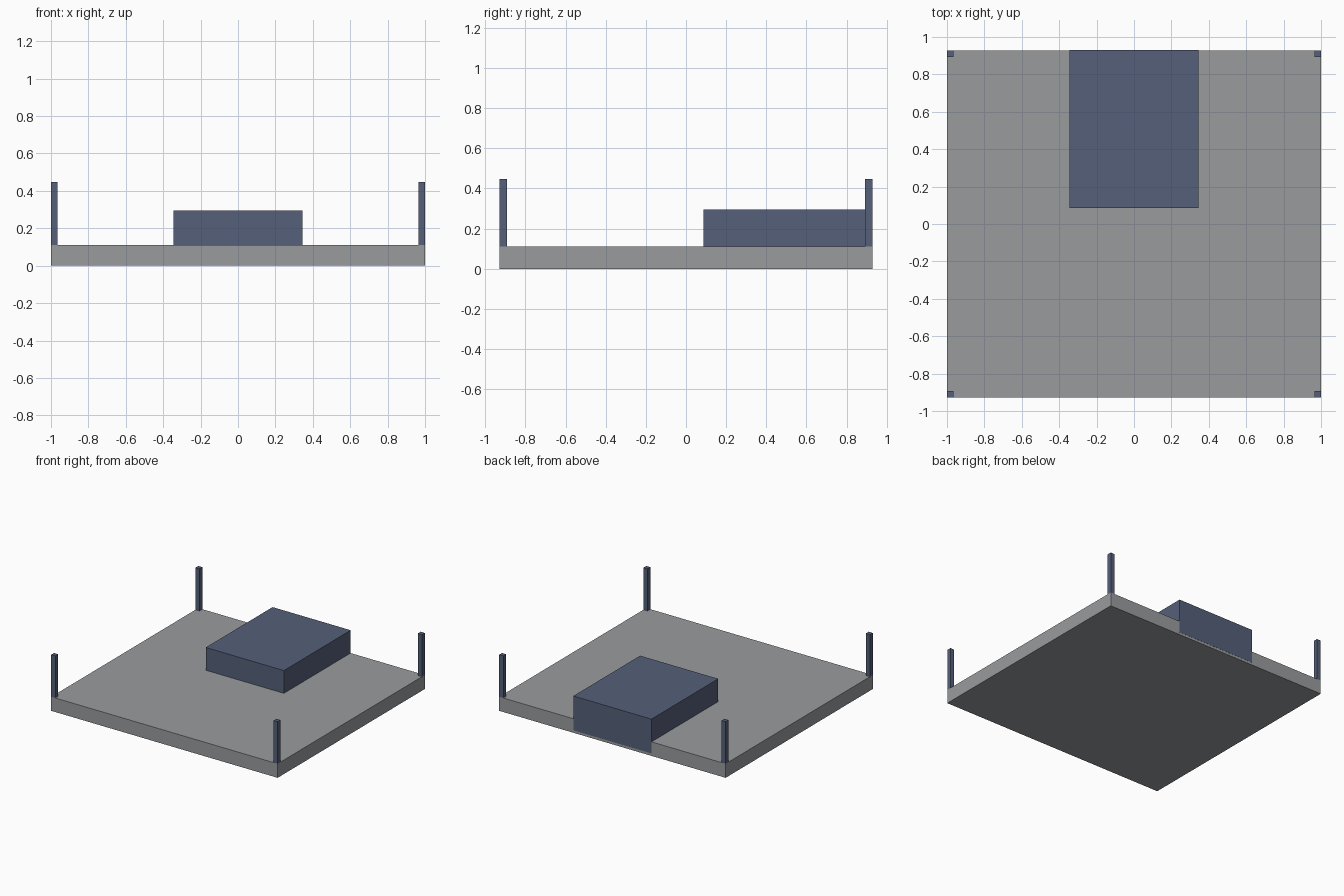
import bpy

cube = bpy.data.objects.get("Cube")
if cube:
    bpy.data.objects.remove(cube, do_unlink=True)


def make_material(name, rgb):
    mat = bpy.data.materials.new(name)
    mat.use_nodes = True
    mat.diffuse_color = (*rgb, 1)
    mat.node_tree.nodes["Principled BSDF"].inputs["Base Color"].default_value = (*rgb, 1)
    return mat


def box(name, low, high, mat):
    """Box between two opposite corners."""
    centre = [(a + b) / 2 for a, b in zip(low, high)]
    bpy.ops.mesh.primitive_cube_add(size=1, location=centre)
    obj = bpy.context.object
    obj.name = obj.data.name = name
    obj.scale = [b - a for a, b in zip(low, high)]
    bpy.ops.object.transform_apply(location=False, rotation=False, scale=True)
    obj.data.materials.append(mat)
    return obj


grey = make_material("concrete grey", (0.32, 0.33, 0.34))
blue = make_material("slate blue", (0.09, 0.115, 0.19))

half_x, half_y = 1.0, 0.928
slab_top, post_top, post_width = 0.112, 0.448, 0.036

# Ground slab
box("base_slab", (-half_x, -half_y, 0), (half_x, half_y, slab_top), grey)

# Block sunk into the slab, its back face just proud of the rear edge
box("rear_block", (-0.345, 0.086, 0.02), (0.345, half_y + 0.001, 0.294), blue)

# Corner posts
for side_x, x in (("right", -1), ("left", 1)):
    for side_y, y in (("front", -1), ("back", 1)):
        xs = sorted((x * half_x, x * (half_x - post_width)))
        ys = sorted((y * half_y, y * (half_y - post_width)))
        box(f"{side_y}_{side_x}_post", (xs[0], ys[0], slab_top),
            (xs[1], ys[1], post_top), blue)
